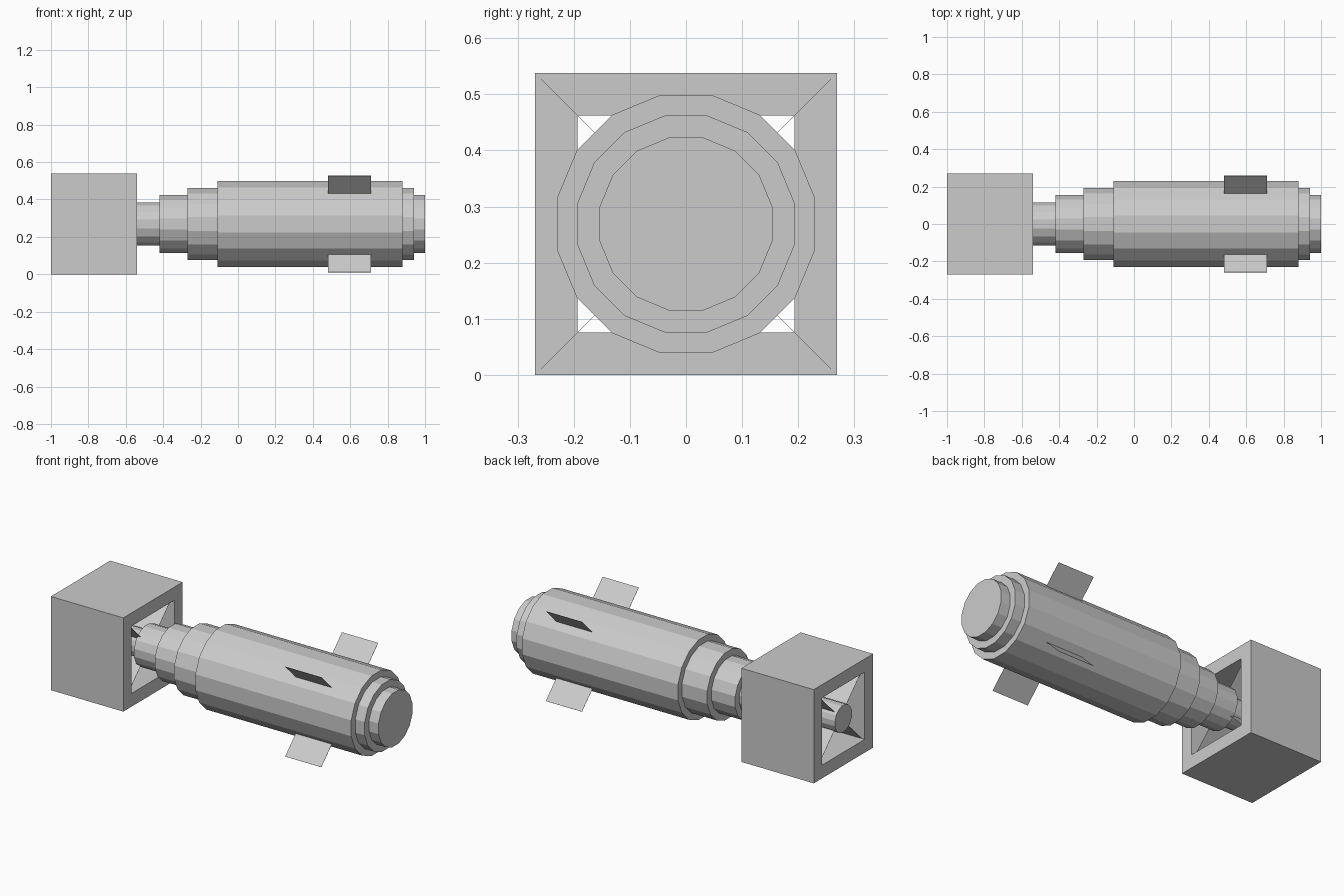
import bpy, bmesh, math
from mathutils import Matrix

if "Cube" in bpy.data.objects:
    bpy.data.objects.remove(bpy.data.objects["Cube"], do_unlink=True)

AXIS_Z = 0.269

grey = bpy.data.materials.new("light grey metal")
grey.use_nodes = True
grey.diffuse_color = (0.6, 0.6, 0.6, 1)
grey.node_tree.nodes["Principled BSDF"].inputs["Base Color"].default_value = (0.6, 0.6, 0.6, 1)


def finish(name, bm):
    mesh = bpy.data.meshes.new(name)
    bm.to_mesh(mesh)
    bm.free()
    mesh.materials.append(grey)
    obj = bpy.data.objects.new(name, mesh)
    obj.location.z = AXIS_Z
    bpy.context.collection.objects.link(obj)
    return obj


def lathe(name, profile, sides, closed=False):
    """Turn (x, flat-to-centre radius) points about the x axis, flats facing up."""
    bm = bmesh.new()
    half = math.pi / sides
    rings = []
    for x, apothem in profile:
        r = apothem / math.cos(half)
        rings.append([bm.verts.new((x, r * math.cos(half * (2 * i + 1)),
                                    r * math.sin(half * (2 * i + 1))))
                      for i in range(sides)])
    pairs = list(zip(rings, rings[1:]))
    if closed:
        pairs.append((rings[-1], rings[0]))
    else:
        bm.faces.new(rings[0])
        bm.faces.new(rings[-1])
    for a, b in pairs:
        for i in range(sides):
            j = (i + 1) % sides
            bm.faces.new((a[i], a[j], b[j], b[i]))
    bmesh.ops.recalc_face_normals(bm, faces=bm.faces)
    return finish(name, bm)


def diagonal_plates(name, x0, x1, inner, outer):
    """Four thin radial plates on the diagonals."""
    bm = bmesh.new()
    for k in range(4):
        plate = bmesh.ops.create_cube(bm, size=1)["verts"]
        size = Matrix.Diagonal((x1 - x0, outer - inner, 0.001, 1))
        place = Matrix.Translation(((x0 + x1) / 2, (inner + outer) / 2, 0))
        turn = Matrix.Rotation(math.pi / 4 + k * math.pi / 2, 4, 'X')
        bmesh.ops.transform(bm, matrix=turn @ place @ size, verts=plate)
    return finish(name, bm)


# Stepped body: tail tube, widening collars, main barrel, stepped nose
steps = [(-1.0, -0.58, 0.077), (-0.58, -0.42, 0.116), (-0.42, -0.27, 0.154),
         (-0.27, -0.11, 0.193), (-0.11, 0.88, 0.23), (0.88, 0.94, 0.193),
         (0.94, 1.0, 0.154)]
lathe("stepped_body", [p for a, b, r in steps for p in ((a, r), (b, r))], 16)

# Open square tail housing
lathe("tail_box", [(-1.0, 0.193), (-1.0, 0.269), (-0.54, 0.269), (-0.54, 0.193)],
      4, closed=True)

# Struts from the tail tube to the housing corners
diagonal_plates("tail_struts", -0.98, -0.56, 0.07, 0.272)

# Short fins near the nose
diagonal_plates("nose_fins", 0.48, 0.71, 0.22, 0.365)
